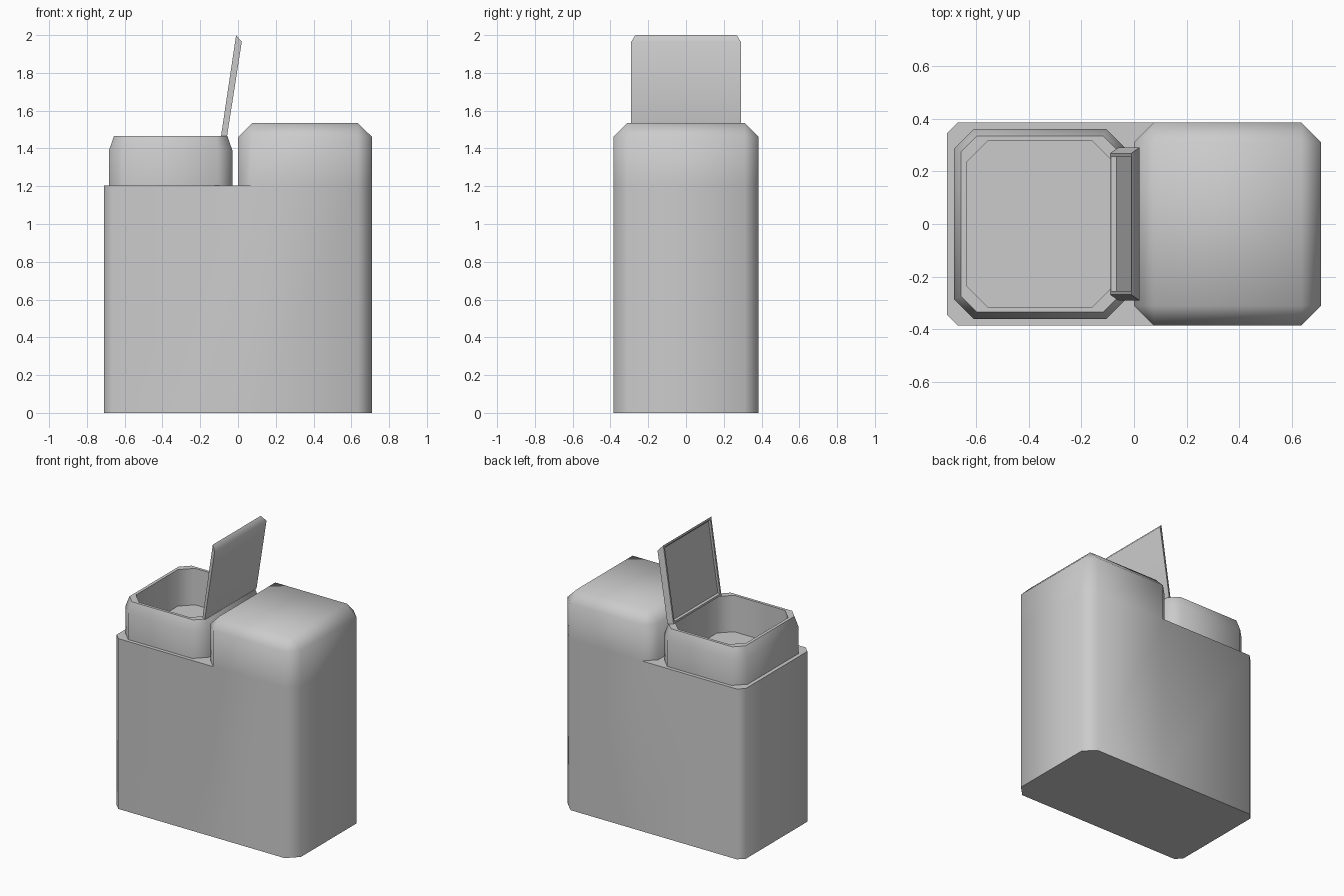
import bpy, bmesh, math

if "Cube" in bpy.data.objects:
    bpy.data.objects.remove(bpy.data.objects["Cube"])


def make(name, bm, angle=50):
    bmesh.ops.recalc_face_normals(bm, faces=bm.faces)
    mesh = bpy.data.meshes.new(name)
    bm.to_mesh(mesh)
    bm.free()
    obj = bpy.data.objects.new(name, mesh)
    bpy.context.collection.objects.link(obj)
    bpy.ops.object.select_all(action='DESELECT')
    obj.select_set(True)
    bpy.context.view_layer.objects.active = obj
    bpy.ops.object.shade_smooth_by_angle(angle=math.radians(angle))
    return obj


def octagon(x0, x1, y, c, z):
    """Rectangle with corners cut by c, counter-clockwise."""
    return [(x0 + c, -y, z), (x1 - c, -y, z), (x1, c - y, z), (x1, y - c, z),
            (x1 - c, y, z), (x0 + c, y, z), (x0, y - c, z), (x0, c - y, z)]


def bridge(bm, a, b):
    n = len(a)
    for i in range(n):
        bm.faces.new((a[i], a[(i + 1) % n], b[(i + 1) % n], b[i]))


def loft(name, rings, cap_start=True):
    bm = bmesh.new()
    loops = [[bm.verts.new(p) for p in r] for r in rings]
    for a, b in zip(loops, loops[1:]):
        bridge(bm, a, b)
    if cap_start:
        bm.faces.new(loops[0])
    bm.faces.new(loops[-1])
    return make(name, bm)


# Body: stepped block, the tall right half has bevelled corners and top
W, D, SHELF, TOP, B, C = 0.71, 0.385, 1.205, 1.535, 0.075, 0.042
bm = bmesh.new()
outline = [(-W + C, -D), (B, -D), (W - B, -D), (W, B - D), (W, D - B),
           (W - B, D), (B, D), (-W + C, D), (-W, D - C), (-W, C - D)]
low = [bm.verts.new((x, y, 0)) for x, y in outline]
mid = [bm.verts.new((x, y, SHELF)) for x, y in outline]
bridge(bm, low, mid)
bm.faces.new(low)
notch = [bm.verts.new((0, s * (D - B), SHELF)) for s in (1, -1)]
bm.faces.new([mid[0], mid[1], notch[1], notch[0]] + mid[6:])
tall = mid[1:7] + notch
upper = [bm.verts.new((v.co.x, v.co.y, TOP - B)) for v in tall]
bridge(bm, tall, upper)
rect = [bm.verts.new((x, y, TOP)) for x, y in
        ((B, B - D), (W - B, B - D), (W - B, D - B), (B, D - B))]
bm.faces.new(rect)
for i in range(4):
    a, b, c = upper[2 * i], upper[2 * i + 1], upper[(2 * i + 2) % 8]
    r, s = rect[i], rect[(i + 1) % 4]
    bm.faces.new((a, b, s, r))
    bm.faces.new((b, c, s))
make("body", bm)

# Collar: open-topped neck standing on the shelf
loft("collar", [octagon(-0.683, -0.03, 0.36, 0.075, SHELF),
                octagon(-0.683, -0.03, 0.36, 0.075, 1.39),
                octagon(-0.657, -0.056, 0.334, 0.06, 1.465),
                octagon(-0.635, -0.078, 0.314, 0.08, 1.465),
                octagon(-0.635, -0.078, 0.314, 0.08, SHELF + 0.002)], False)


# Lid: shallow tray standing open, hollow side towards the collar
def lid_ring(xb, zb, xt, zt, y):
    return [(xb, -y, zb), (xb, y, zb), (xt, y, zt), (xt, -y, zt)]


loft("lid", [lid_ring(-0.058, 1.465, 0.02, 1.965, 0.29),
             lid_ring(-0.09, 1.465, -0.01, 2.0, 0.268),
             lid_ring(-0.088, 1.478, -0.012, 1.985, 0.255),
             lid_ring(-0.066, 1.478, 0.008, 1.965, 0.262)])
